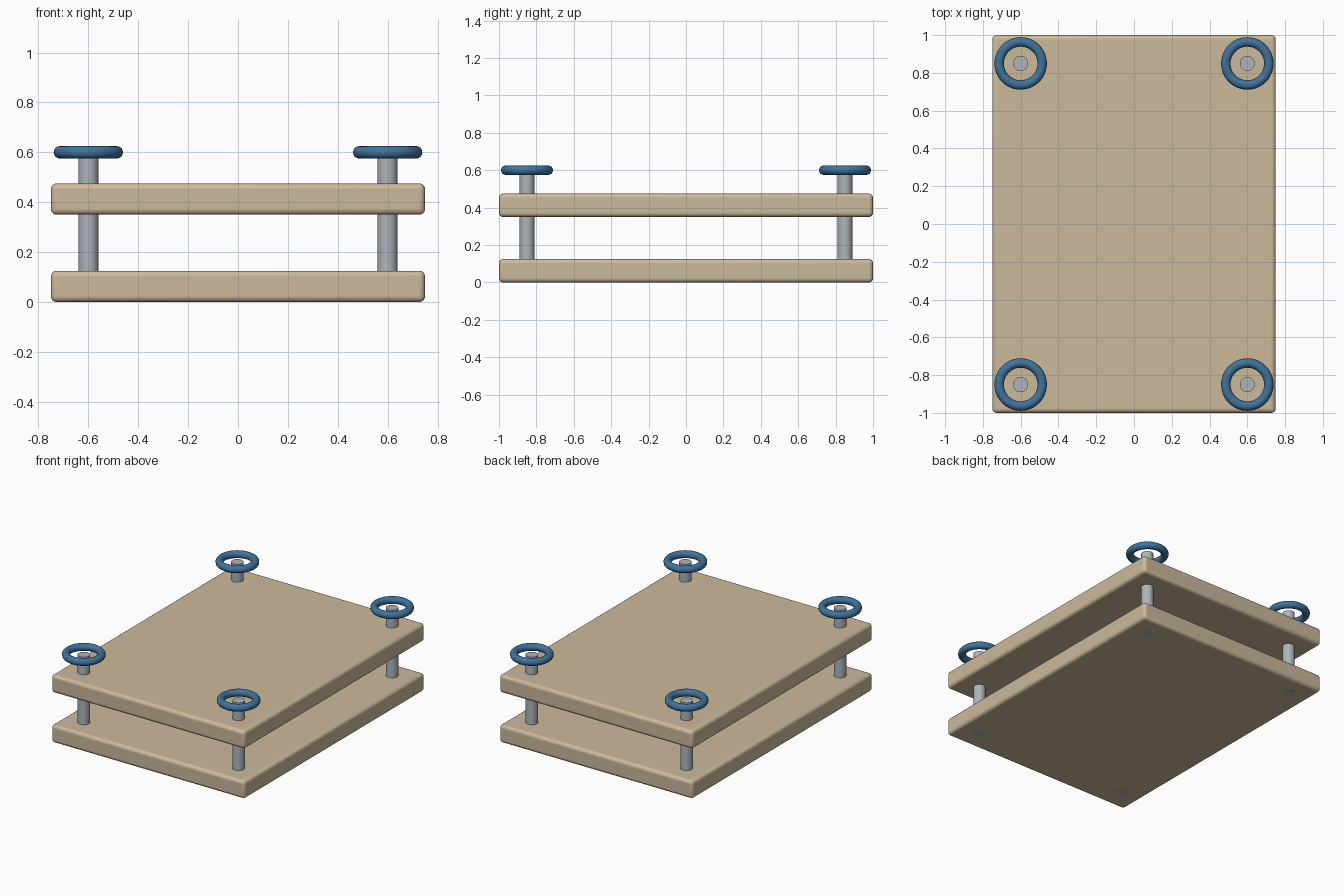
import bpy

cube = bpy.data.objects.get("Cube")
if cube:
    bpy.data.objects.remove(cube, do_unlink=True)


def make_material(name, rgb):
    mat = bpy.data.materials.new(name)
    mat.use_nodes = True
    mat.diffuse_color = (*rgb, 1)
    mat.node_tree.nodes["Principled BSDF"].inputs["Base Color"].default_value = (*rgb, 1)
    return mat


WOOD = make_material("pale wood", (0.60, 0.49, 0.33))
STEEL = make_material("grey steel", (0.42, 0.46, 0.49))
BLUE = make_material("blue handle", (0.05, 0.17, 0.33))


def finish(name, mat):
    obj = bpy.context.object
    obj.name = name
    obj.data.materials.append(mat)
    return obj


# Two rounded boards
def board(name, bottom, thickness=0.125):
    bpy.ops.mesh.primitive_cube_add(size=1, location=(0, 0, bottom + thickness / 2))
    obj = finish(name, WOOD)
    obj.scale = (1.5, 2, thickness)
    bpy.ops.object.transform_apply(location=False, rotation=False, scale=True)
    bevel = obj.modifiers.new("rounded edges", "BEVEL")
    bevel.width = 0.022
    bevel.segments = 4
    bpy.ops.object.shade_smooth_by_angle()


board("lower_board", 0)
board("upper_board", 0.35)

# A post through both boards with a ring handle, at each corner
POST_BOTTOM, POST_TOP = -0.0005, 0.6
for side, x in (("right", -0.6), ("left", 0.6)):
    for end, y in (("front", -0.85), ("back", 0.85)):
        bpy.ops.mesh.primitive_cylinder_add(
            vertices=32, radius=0.04, depth=POST_TOP - POST_BOTTOM,
            location=(x, y, (POST_TOP + POST_BOTTOM) / 2))
        finish(f"{end}_{side}_post", STEEL)
        bpy.ops.object.shade_smooth_by_angle()

        bpy.ops.mesh.primitive_torus_add(
            major_radius=0.114, minor_radius=0.025,
            major_segments=48, minor_segments=16, location=(x, y, POST_TOP))
        finish(f"{end}_{side}_ring_handle", BLUE)
        bpy.ops.object.shade_smooth()
